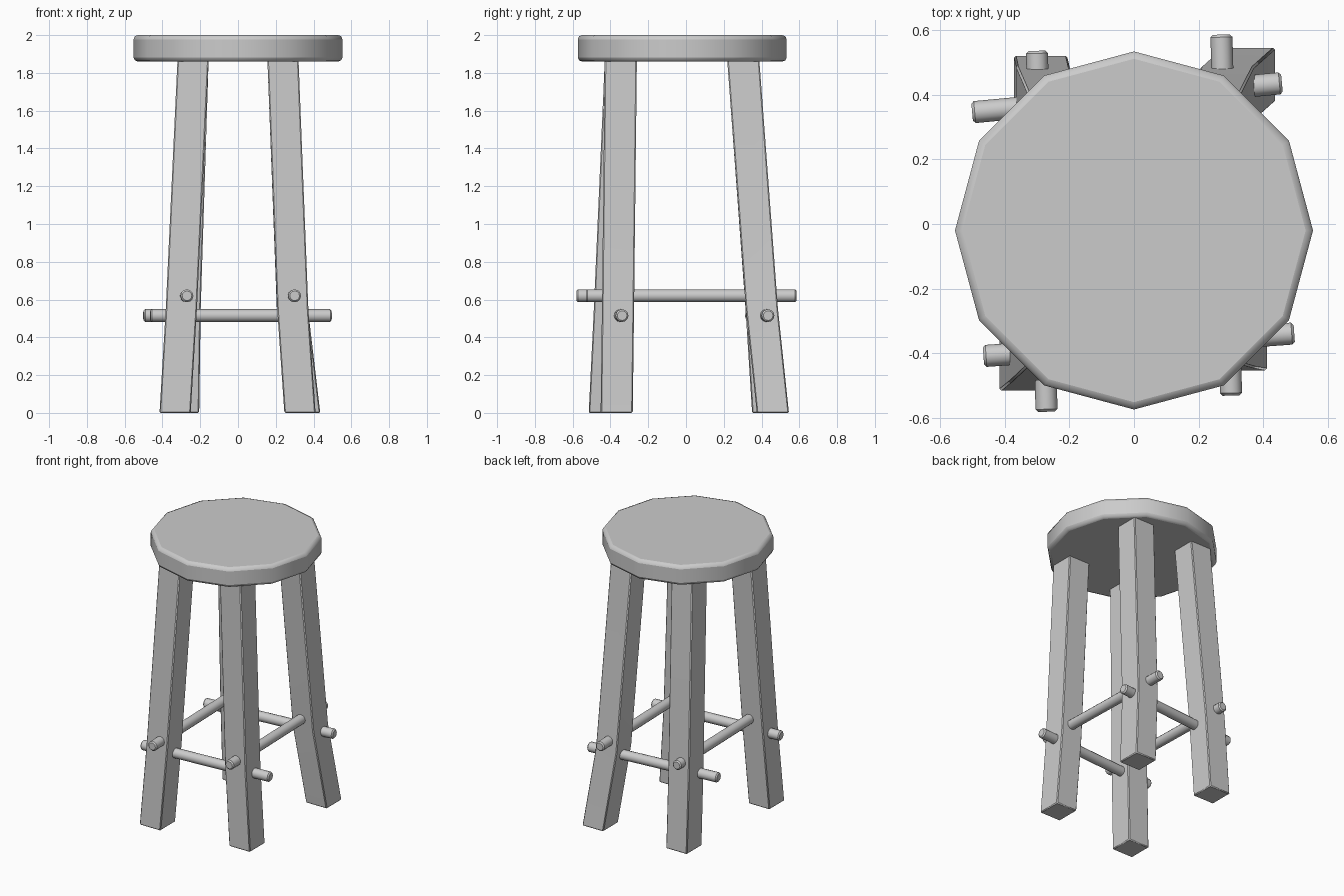
import bpy, bmesh
from mathutils import Vector

if "Cube" in bpy.data.objects:
    bpy.data.objects.remove(bpy.data.objects["Cube"])


def finish(ob, bevel, segments, angle):
    """Round the hard edges a little and shade by angle."""
    mod = ob.modifiers.new("soft_edges", 'BEVEL')
    mod.width, mod.segments = bevel, segments
    mod.limit_method, mod.angle_limit = 'ANGLE', angle
    bpy.ops.object.select_all(action='DESELECT')
    bpy.context.view_layer.objects.active = ob
    ob.select_set(True)
    bpy.ops.object.shade_smooth_by_angle(angle=0.61)


def leg(name, rings, w=0.165, d=0.17):
    """Square leg swept through a few (x, y, z) centres."""
    bm = bmesh.new()
    loops = [[bm.verts.new((x + sx * w / 2, y + sy * d / 2, z))
              for sx, sy in ((-1, -1), (1, -1), (1, 1), (-1, 1))]
             for x, y, z in rings]
    for a, b in zip(loops, loops[1:]):
        for i in range(4):
            j = (i + 1) % 4
            bm.faces.new((a[i], a[j], b[j], b[i]))
    bm.faces.new(loops[0][::-1])
    bm.faces.new(loops[-1])
    mesh = bpy.data.meshes.new(name)
    bm.to_mesh(mesh)
    bm.free()
    ob = bpy.data.objects.new(name, mesh)
    bpy.context.collection.objects.link(ob)
    finish(ob, 0.006, 1, 1.0)


def rung(name, a, b, r=0.034):
    """Round bar between two points."""
    a, b = Vector(a), Vector(b)
    bpy.ops.mesh.primitive_cylinder_add(vertices=12, radius=r, depth=(b - a).length,
                                        location=(a + b) / 2)
    ob = bpy.context.object
    ob.name = name
    ob.rotation_euler = (b - a).to_track_quat('Z', 'Y').to_euler()
    finish(ob, 0.008, 1, 1.0)


# Twelve-sided seat
bpy.ops.mesh.primitive_cylinder_add(vertices=12, radius=0.553, depth=0.14,
                                    location=(0, -0.02, 1.93))
seat = bpy.context.object
seat.name = "seat"
finish(seat, 0.022, 2, 1.0)

# Splayed, slightly uneven legs
leg("front_left_leg", [(-0.333, -0.43, 0), (-0.30, -0.403, 0.55), (-0.238, -0.345, 1.87)])
leg("front_right_leg", [(0.328, -0.367, 0), (0.29, -0.36, 0.55), (0.238, -0.345, 1.87)])
leg("back_right_leg", [(0.353, 0.46, 0), (0.288, 0.402, 0.55), (0.238, 0.303, 1.87)])
leg("back_left_leg", [(-0.288, 0.435, 0), (-0.28, 0.40, 0.55), (-0.238, 0.303, 1.87)])

# Rungs poking through the legs
rung("front_rung", (-0.465, -0.408, 0.515), (0.495, -0.338, 0.515))
rung("back_rung", (-0.50, 0.345, 0.515), (0.457, 0.435, 0.515))
rung("left_rung", (-0.27, -0.58, 0.62), (-0.30, 0.535, 0.62))
rung("right_rung", (0.30, -0.53, 0.62), (0.27, 0.585, 0.62))
